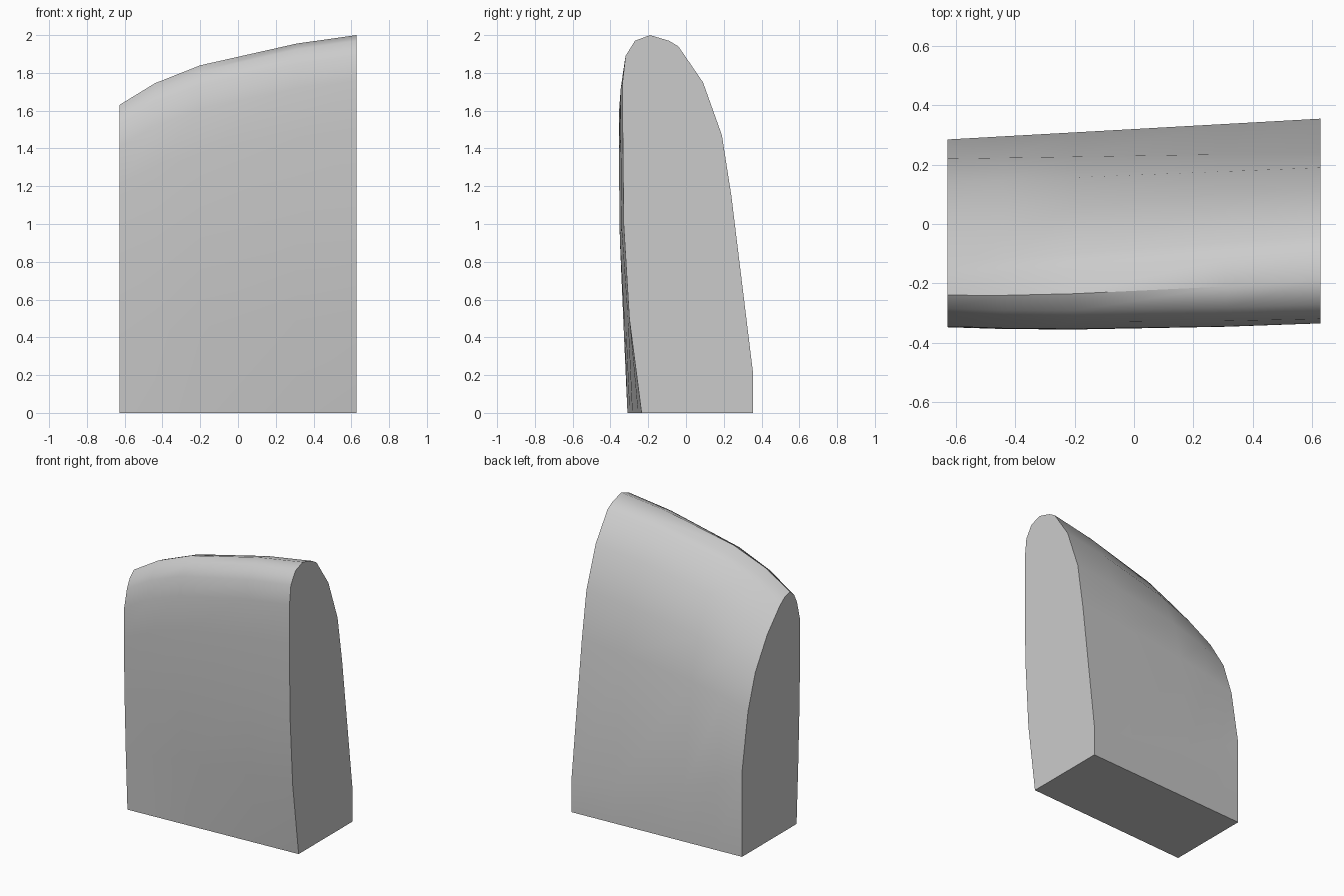
import bpy, bmesh, math

if "Cube" in bpy.data.objects:
    bpy.data.objects.remove(bpy.data.objects["Cube"])

# End profiles as (y, z), running from front foot over the crest to back foot
LEFT = [(-.31, 0), (-.328, .4), (-.343, .84), (-.348, 1.2), (-.345, 1.41),
        (-.315, 1.53), (-.285, 1.59), (-.24, 1.63), (-.18, 1.615), (-.13, 1.58),
        (.01, 1.43), (.14, 1.22), (.22, .98), (.285, .59), (.285, 0)]
RIGHT = [(-.235, 0), (-.30, .5), (-.33, 1.0), (-.335, 1.5), (-.335, 1.76),
         (-.32, 1.89), (-.27, 1.97), (-.19, 2.0), (-.09, 1.97), (-.04, 1.94),
         (.09, 1.75), (.19, 1.47), (.24, 1.15), (.355, .21), (.355, 0)]

# Stations along the block: (x, crest height, front bulge)
STATIONS = [(-.628, 1.63, 0), (-.44, 1.745, .008), (-.2, 1.84, .012),
            (.31, 1.955, .008), (.628, 2.0, 0)]

bm = bmesh.new()
rings = []
for x, top, bulge in STATIONS:
    ty = (x + .628) / 1.256
    tz = (top - 1.63) / .37
    ring = []
    for i, ((y0, z0), (y1, z1)) in enumerate(zip(LEFT, RIGHT)):
        y = y0 + (y1 - y0) * ty - (bulge if 2 <= i <= 7 else 0)
        ring.append(bm.verts.new((x, y, z0 + (z1 - z0) * tz)))
    rings.append(ring)

# Skin between stations, including the flat base, then cap both ends
n = len(LEFT)
for a, b in zip(rings, rings[1:]):
    for i in range(n):
        j = (i + 1) % n
        bm.faces.new((a[i], a[j], b[j], b[i]))
bm.faces.new(rings[0])
bm.faces.new(rings[-1])
bmesh.ops.recalc_face_normals(bm, faces=bm.faces)

mesh = bpy.data.meshes.new("curved_block")
bm.to_mesh(mesh)
bm.free()
block = bpy.data.objects.new("curved_block", mesh)
bpy.context.collection.objects.link(block)

# Smooth shell with crisp end and base edges
bpy.context.view_layer.objects.active = block
block.select_set(True)
bpy.ops.object.shade_smooth_by_angle(angle=math.radians(40))
